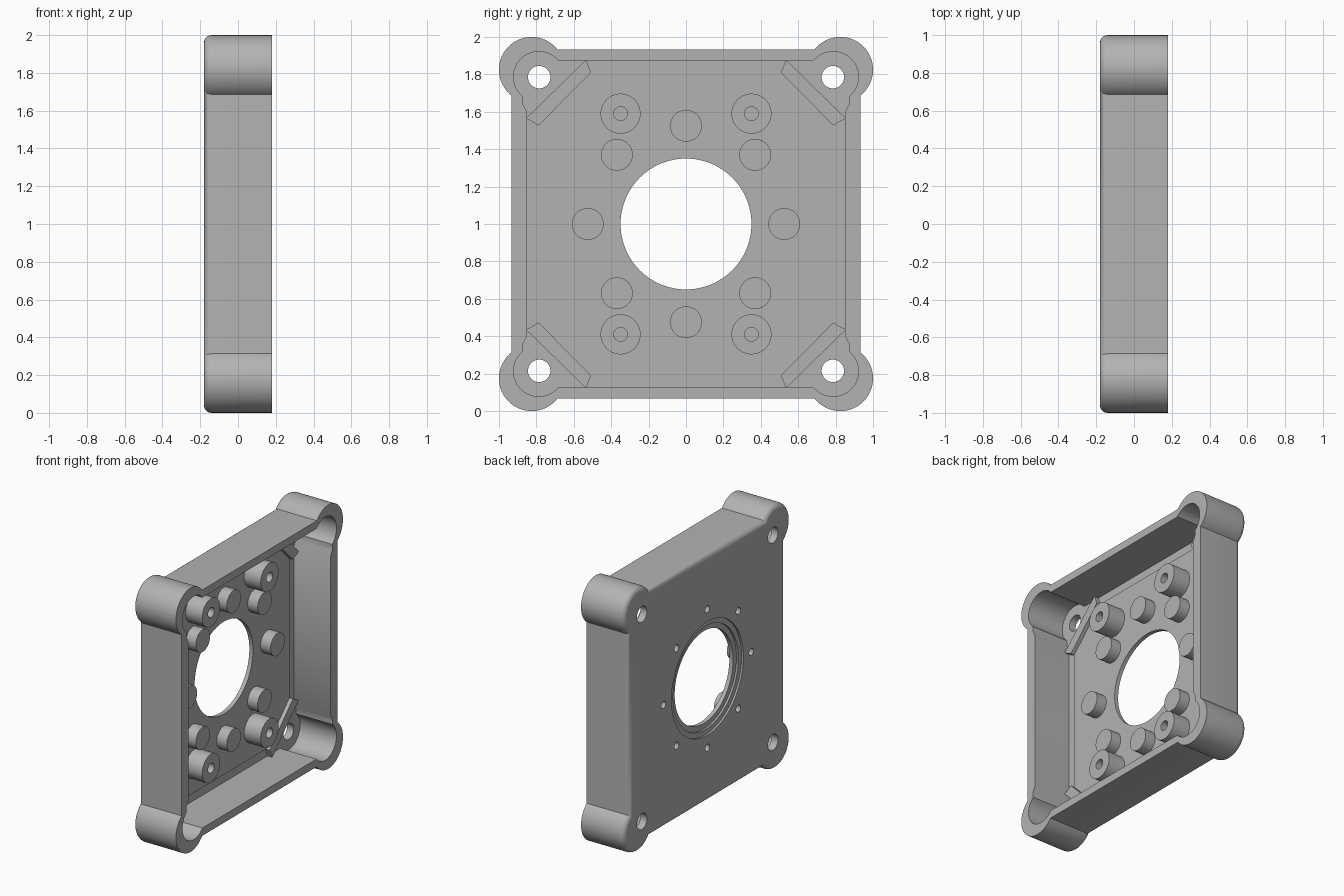
import bpy, bmesh, math
from mathutils import Matrix

if "Cube" in bpy.data.objects:
    bpy.data.objects.remove(bpy.data.objects["Cube"], do_unlink=True)

grey = bpy.data.materials.new("light_grey")
grey.use_nodes = True
colour = (0.45, 0.45, 0.45, 1)
grey.diffuse_color = colour
grey.node_tree.nodes["Principled BSDF"].inputs["Base Color"].default_value = colour

BACK, FRONT, FLOOR = -0.18, 0.18, -0.125
SIGNS = [(a, b) for a in (-1, 1) for b in (-1, 1)]


def prism(name, outline, x0, x1, fillet=0):
    """Extrude a (y, z) outline along x; z is measured from the centre."""
    bm = bmesh.new()
    face = bm.faces.new([bm.verts.new((x0, y, z + 1)) for y, z in outline])
    ext = bmesh.ops.extrude_face_region(bm, geom=[face])
    moved = [v for v in ext["geom"] if isinstance(v, bmesh.types.BMVert)]
    bmesh.ops.translate(bm, verts=moved, vec=(x1 - x0, 0, 0))
    if fillet:
        rim = [e for e in bm.edges if all(abs(v.co.x - x0) < 1e-5 for v in e.verts)]
        bmesh.ops.bevel(bm, geom=rim, offset=fillet, segments=5, profile=0.5, affect='EDGES')
    bmesh.ops.recalc_face_normals(bm, faces=bm.faces)
    mesh = bpy.data.meshes.new(name)
    bm.to_mesh(mesh)
    bm.free()
    mesh.materials.append(grey)
    obj = bpy.data.objects.new(name, mesh)
    bpy.context.collection.objects.link(obj)
    return obj


def rod(name, y, z, r, x0, x1, sides=48, fillet=0):
    ring = [(y + r * math.cos(i * math.tau / sides), z + r * math.sin(i * math.tau / sides))
            for i in range(sides)]
    return prism(name, ring, x0, x1, fillet)


def combine(target, tool, operation):
    mod = target.modifiers.new("combine", 'BOOLEAN')
    mod.operation, mod.solver, mod.object = operation, 'EXACT', tool
    bpy.context.view_layer.objects.active = target
    bpy.ops.object.modifier_apply(modifier=mod.name)
    bpy.data.objects.remove(tool, do_unlink=True)


def octagon(y, z, cut):
    pts = [(y, z - cut), (y - cut, z), (cut - y, z), (-y, z - cut)]
    return pts + [(-a, -b) for a, b in pts]


def finish(obj):
    bpy.ops.object.select_all(action='DESELECT')
    obj.select_set(True)
    bpy.context.view_layer.objects.active = obj
    bpy.ops.object.shade_smooth_by_angle(angle=math.radians(30))


# Square housing with rounded back edge and four round corners
half = 0.932
housing = prism("housing", [(-half, -half), (half, -half), (half, half), (-half, half)],
                BACK, FRONT, 0.04)
for a, b in SIGNS:
    combine(housing, rod("corner", a * 0.825, b * 0.825, 0.175, BACK, FRONT, 64, 0.04), 'UNION')

# Open interior, stepped near the corners
quarter = [(0.85, 0.6), (0.872, 0.64), (0.872, 0.873)]
pocket = quarter + [(-y, z) for y, z in reversed(quarter)]
pocket += [(-y, -z) for y, z in pocket]
combine(housing, prism("pocket", pocket, FLOOR, 0.3), 'DIFFERENCE')
for a, b in SIGNS:
    combine(housing, rod("corner_pocket", a * 0.787, b * 0.787, 0.135, FLOOR, 0.3), 'DIFFERENCE')
    combine(housing, rod("corner_hole", a * 0.785, b * 0.785, 0.06, -0.3, 0.3), 'DIFFERENCE')

# Central opening with a stepped seat on the back
for r, depth in ((0.43, 0.015), (0.39, 0.03), (0.35, 0.4)):
    combine(housing, rod("opening", 0, 0, r, -0.3, BACK + depth, 96), 'DIFFERENCE')

# Ring of eight blind holes drilled from the back
ring = [(0.525, 0), (0.37, 0.37), (0, 0.525), (-0.37, 0.37)]
ring += [(-y, -z) for y, z in ring]
for y, z in ring:
    combine(housing, rod("blind_hole", y, z, 0.027, -0.3, -0.09, 24), 'DIFFERENCE')
finish(housing)

# Eight short posts around the opening, bored from behind
for y, z in ring:
    post = rod("post", y, z, 0.085, FLOOR - 0.01, -0.035)
    combine(post, rod("post_bore", y, z, 0.027, -0.3, -0.08, 24), 'DIFFERENCE')
    finish(post)

# Four taller screw bosses
for a, b in SIGNS:
    boss = rod("screw_boss", a * 0.35, b * 0.59, 0.107, FLOOR - 0.01, 0.02)
    combine(boss, rod("boss_bore", a * 0.35, b * 0.59, 0.037, -0.09, 0.1, 24), 'DIFFERENCE')
    finish(boss)

# Thin raised floor panel with clipped corners
panel = prism("floor_panel", octagon(0.787, 0.81, 0.283), FLOOR - 0.01, FLOOR + 0.006)
combine(panel, rod("panel_opening", 0, 0, 0.35, -0.3, 0.3, 96), 'DIFFERENCE')

# Diagonal ribs across the corners
for a, b in SIGNS:
    prism("corner_rib", [(a * y, b * z) for y, z in
          ((0.855, 0.565), (0.535, 0.878), (0.508, 0.81), (0.787, 0.527))],
          FLOOR - 0.01, FLOOR + 0.035)
